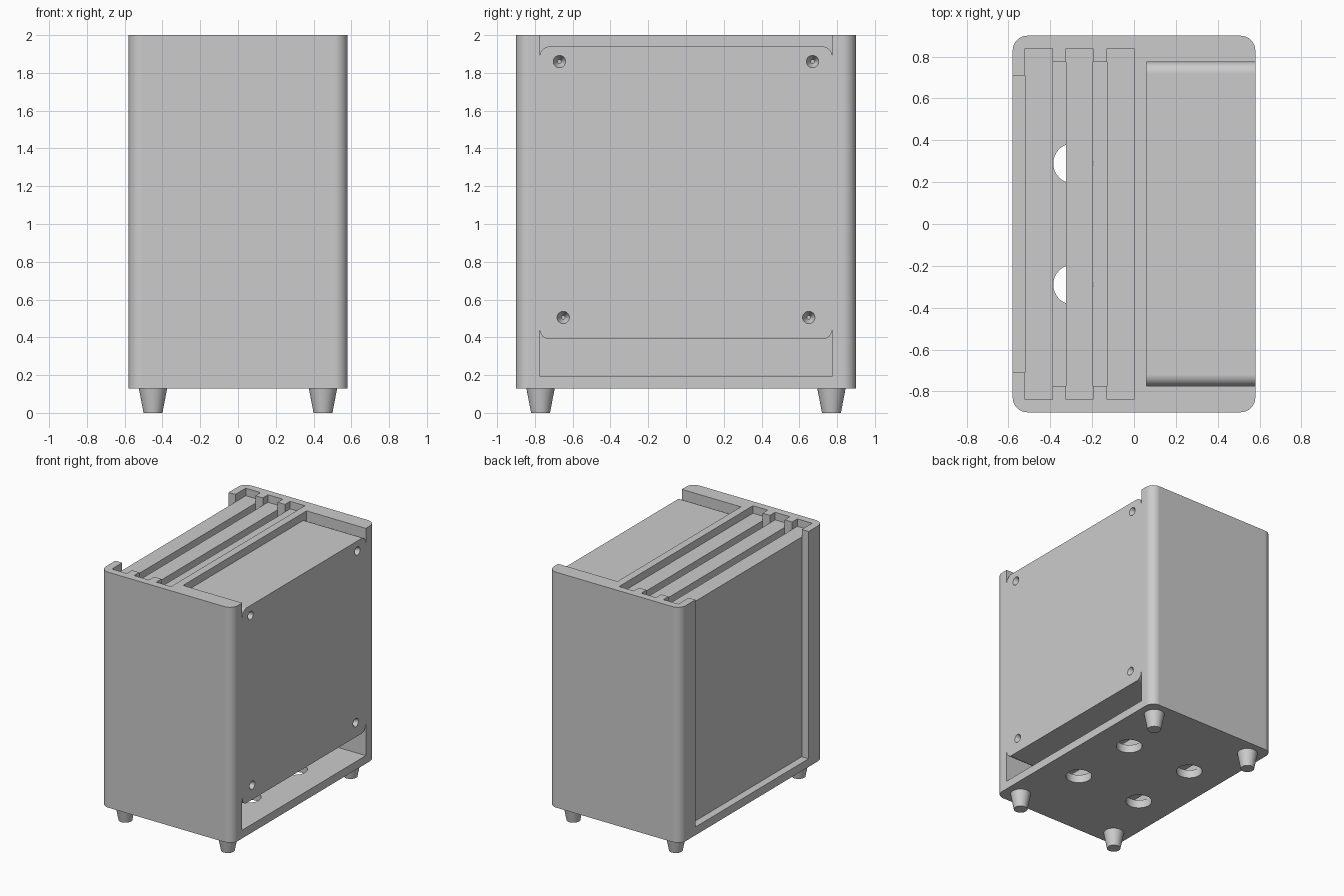
import bpy
from mathutils import Vector

cube = bpy.data.objects.get("Cube")
if cube:
    bpy.data.objects.remove(cube, do_unlink=True)

grey = bpy.data.materials.new("light_grey")
grey.use_nodes = True
COLOUR = (0.6, 0.6, 0.6, 1)
grey.diffuse_color = COLOUR
grey.node_tree.nodes["Principled BSDF"].inputs["Base Color"].default_value = COLOUR


def box(name, low, high):
    """Box between two opposite corners."""
    low, high = Vector(low), Vector(high)
    bpy.ops.mesh.primitive_cube_add(size=1, location=(low + high) / 2)
    ob = bpy.context.object
    ob.name = name
    ob.scale = high - low
    bpy.ops.object.transform_apply(location=True, rotation=True, scale=True)
    ob.data.materials.append(grey)
    return ob


def cone(name, centre, r1, r2, depth, turn=0):
    bpy.ops.mesh.primitive_cone_add(vertices=32, radius1=r1, radius2=r2, depth=depth,
                                    location=centre, rotation=(0, turn, 0))
    ob = bpy.context.object
    ob.name = name
    ob.data.materials.append(grey)
    return ob


def activate(ob):
    bpy.ops.object.select_all(action='DESELECT')
    ob.select_set(True)
    bpy.context.view_layer.objects.active = ob


def apply(ob, kind, **settings):
    mod = ob.modifiers.new(kind.lower(), kind)
    for key, value in settings.items():
        setattr(mod, key, value)
    activate(ob)
    bpy.ops.object.modifier_apply(modifier=mod.name)


def round_along(ob, axis, radius):
    """Round only the edges that run along one axis."""
    weights = ob.data.attributes.new("bevel_weight_edge", 'FLOAT', 'EDGE')
    verts = ob.data.vertices
    for edge in ob.data.edges:
        a, b = (verts[i].co for i in edge.vertices)
        weights.data[edge.index].value = float(abs((a - b).normalized()[axis]) > 0.9)
    apply(ob, 'BEVEL', width=radius, segments=10, limit_method='WEIGHT')


def cut(ob, cutter):
    apply(ob, 'BOOLEAN', operation='DIFFERENCE', solver='EXACT', object=cutter)
    bpy.data.objects.remove(cutter, do_unlink=True)


def smooth(ob):
    activate(ob)
    bpy.ops.object.shade_smooth_by_angle()
    mod = ob.modifiers.new("weighted_normal", 'WEIGHTED_NORMAL')
    mod.keep_sharp = True


BASE, FLOOR, RIM, TOP = 0.13, 0.195, 1.94, 2.0
X, Y = 0.58, 0.9
IN_Y, SLOT_Y, OVER = 0.775, 0.84, 2.2
SLOTS = [(-0.52, -0.39), (-0.325, -0.195), (-0.13, 0.0)]

# Housing with rounded upright corners
housing = box("housing", (-X, -Y, BASE), (X, Y, TOP))
round_along(housing, 2, 0.07)

# Left chamber, its guide slots, and the two side openings
cut(housing, box("cutter", (-0.52, -IN_Y, FLOOR), (0, IN_Y, OVER)))
for x0, x1 in SLOTS:
    cut(housing, box("cutter", (x0, -SLOT_Y, FLOOR), (x1, SLOT_Y, OVER)))
cut(housing, box("cutter", (-0.7, -0.71, FLOOR), (-0.45, 0.71, OVER)))
cut(housing, box("cutter", (0.06, -IN_Y, FLOOR), (0.7, IN_Y, OVER)))

# Round holes through the floor
for sx in (-1, 1):
    for sy in (-1, 1):
        cut(housing, cone("cutter", (sx * 0.29, sy * 0.29, 0.15), 0.096, 0.096, 0.12))
smooth(housing)

# Boards standing in the guide slots
for number, (x0, x1) in enumerate(SLOTS, 1):
    box(f"board_{number}", (x0, -SLOT_Y, FLOOR), (x1, SLOT_Y, RIM))

# Large block in the open side, with rounded ends and countersunk screw holes
block = box("side_block", (0.06, -IN_Y, 0.39), (X, IN_Y, RIM))
round_along(block, 0, 0.055)
for y, z in ((0.67, 1.86), (0.65, 0.505)):
    for sy in (-1, 1):
        cut(block, cone("cutter", (X - 0.015, sy * y, z), 0.01, 0.042, 0.07, 1.5708))
smooth(block)

# Tapered feet
for sx, side in ((1, "left"), (-1, "right")):
    for sy, end in ((-1, "front"), (1, "back")):
        foot = cone(f"{end}_{side}_foot", (sx * 0.45, sy * 0.77, BASE / 2), 0.05, 0.075, BASE)
        smooth(foot)
